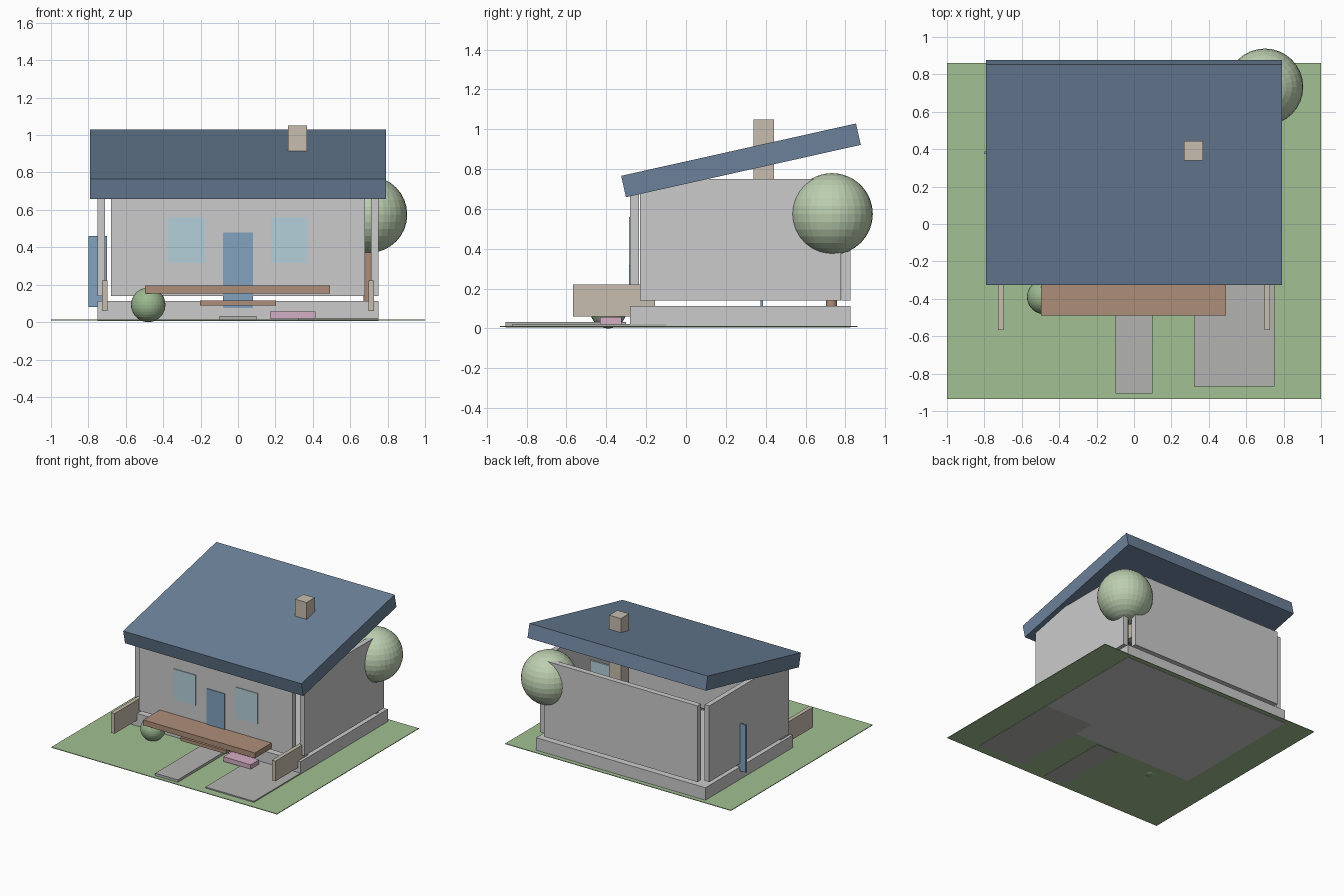
import bpy, math

if "Cube" in bpy.data.objects:
    bpy.data.objects.remove(bpy.data.objects["Cube"])


def material(name, rgb):
    m = bpy.data.materials.new(name)
    m.diffuse_color = (*rgb, 1)
    m.use_nodes = True
    m.node_tree.nodes["Principled BSDF"].inputs["Base Color"].default_value = m.diffuse_color
    return m


GREEN = material("grass", (0.36, 0.53, 0.29))
LEAF = material("leaf", (0.50, 0.62, 0.43))
BUSH = material("bush_green", (0.33, 0.48, 0.28))
SLATE = material("slate_blue", (0.15, 0.22, 0.32))
WALL = material("wall_paint", (0.68, 0.68, 0.69))
STONE = material("stone", (0.60, 0.60, 0.60))
PAVE = material("paving", (0.45, 0.45, 0.44))
WOOD = material("wood", (0.42, 0.27, 0.19))
TAN = material("tan", (0.57, 0.51, 0.43))
DOOR = material("door_blue", (0.22, 0.36, 0.52))
GLASS = material("glass", (0.46, 0.63, 0.70))
PINK = material("pink", (0.66, 0.42, 0.56))


def finish(name, mat):
    o = bpy.context.object
    o.name = name
    o.data.materials.append(mat)
    return o


def box(name, x, y, z, mat):
    """Box from (min, max) ranges."""
    bpy.ops.mesh.primitive_cube_add(size=1, location=[sum(r) / 2 for r in (x, y, z)])
    o = finish(name, mat)
    o.scale = [r[1] - r[0] for r in (x, y, z)]
    return o


def ball(name, loc, r, mat):
    bpy.ops.mesh.primitive_uv_sphere_add(segments=32, ring_count=16, radius=r, location=loc)
    return finish(name, mat)


# Site
box("lawn", (-1, 1), (-0.935, 0.86), (0.008, 0.013), GREEN)
box("path", (-0.1, 0.1), (-0.905, -0.30), (0.006, 0.033), PAVE)
box("driveway", (0.32, 0.75), (-0.87, -0.10), (0.006, 0.022), PAVE)
box("foundation", (-0.75, 0.75), (-0.28, 0.825), (0.006, 0.113), STONE)

# Walls, separated by gaps at the corners
WZ = (0.14, 0.75)
box("front_wall", (-0.68, 0.68), (-0.28, -0.235), WZ, WALL)
box("back_wall", (-0.68, 0.68), (0.78, 0.825), WZ, WALL)
for side, s in (("left", -1), ("right", 1)):
    box(side + "_wall", sorted((s * 0.71, s * 0.75)), (-0.23, 0.777), WZ, WALL)
    # Low side walls flanking the porch
    box(side + "_porch_wall", sorted((s * 0.697, s * 0.728)), (-0.567, -0.155), (0.06, 0.222), TAN)
    # Front windows
    box(side + "_window", sorted((s * 0.177, s * 0.372)), (-0.286, -0.27), (0.315, 0.56), GLASS)

# Doors and the inner window
box("front_door", (-0.08, 0.08), (-0.286, -0.27), (0.075, 0.48), DOOR)
box("side_door", (-0.80, -0.70), (0.373, 0.387), (0.08, 0.46), DOOR)
box("inner_window", (0.45, 0.645), (0.28, 0.295), (0.315, 0.56), GLASS)

# Sloping slab roof and chimney
roof = box("roof", (-0.79, 0.79), (-0.604, 0.604), (-0.055, 0.055), SLATE)
roof.location = (0, 0.276, 0.844)
roof.rotation_euler = (math.atan2(0.263, 1.18), 0, 0)
box("chimney", (0.268, 0.37), (0.34, 0.443), (0.50, 1.05), TAN)

# Porch deck, step and planter
box("porch_deck", (-0.497, 0.493), (-0.49, -0.255), (0.152, 0.195), WOOD)
box("porch_step", (-0.202, 0.202), (-0.44, -0.255), (0.089, 0.115), WOOD)
box("planter", (0.172, 0.415), (-0.432, -0.325), (0.02, 0.057), PINK)

# Planting
ball("bush", (-0.48, -0.39, 0.092), 0.092, BUSH)
ball("tree_crown", (0.70, 0.733, 0.575), 0.205, LEAF)
bpy.ops.mesh.primitive_cylinder_add(vertices=16, radius=0.028, depth=0.40, location=(0.70, 0.73, 0.21))
finish("tree_trunk", WOOD)
